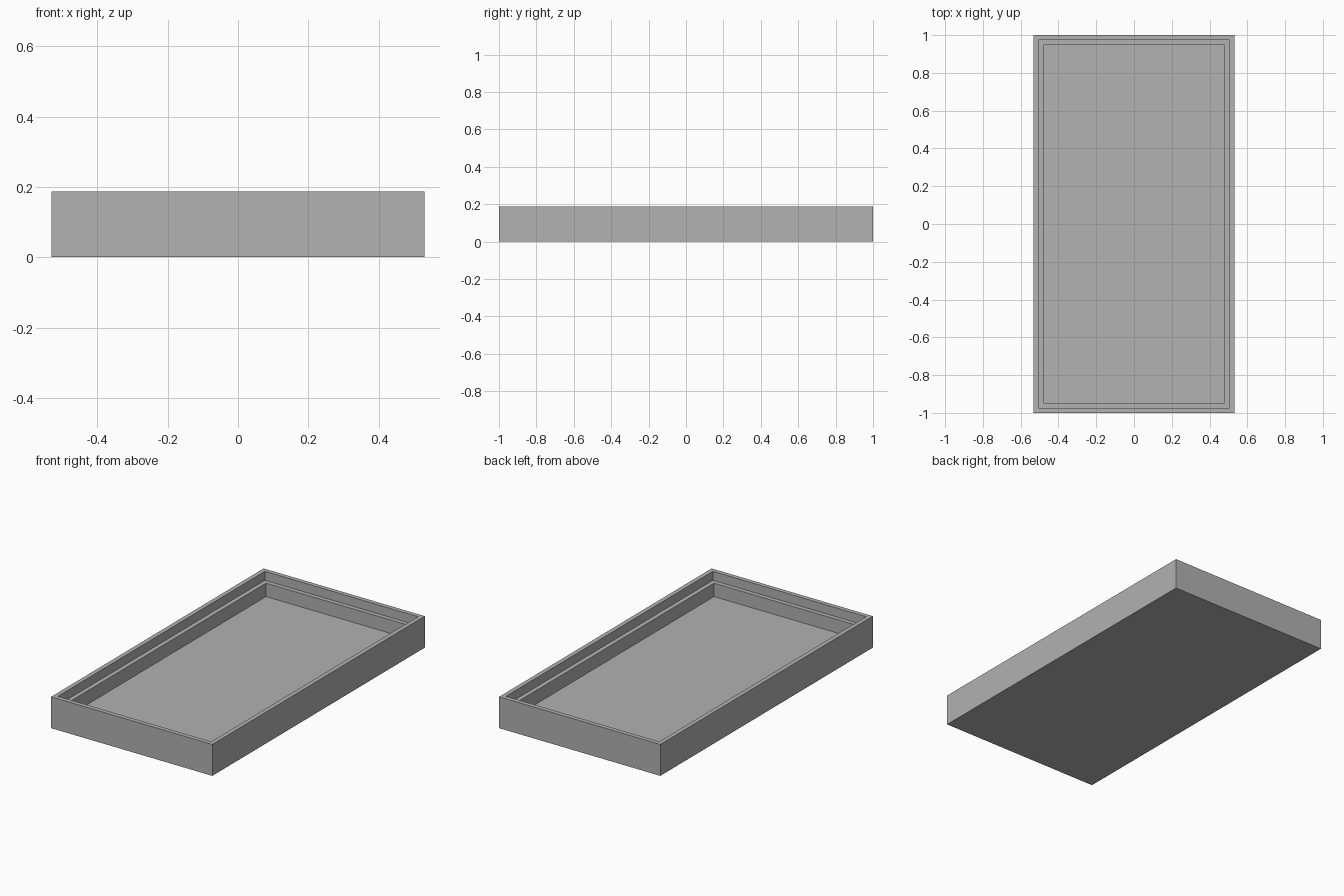
import bpy
import bmesh

if "Cube" in bpy.data.objects:
    bpy.data.objects.remove(bpy.data.objects["Cube"])

HALF_X, HALF_Y, HEIGHT = 0.531, 1.0, 0.187
WALL = 0.0265       # width of the rim and of the ledge
LEDGE_Z = 0.134
FLOOR_Z = 0.054

grey = bpy.data.materials.new("plain grey")
grey.diffuse_color = (0.445, 0.445, 0.445, 1.0)
grey.use_nodes = True
grey.node_tree.nodes["Principled BSDF"].inputs["Base Color"].default_value = grey.diffuse_color

bm = bmesh.new()


def ring(inset, z):
    """Rectangle of vertices, inset from the outer walls."""
    x, y = HALF_X - inset, HALF_Y - inset
    return [bm.verts.new((sx * x, sy * y, z))
            for sx, sy in ((-1, -1), (1, -1), (1, 1), (-1, 1))]


# Tray profile: outer wall, rim, upper wall, ledge, lower wall
profile = [(0, 0), (0, HEIGHT), (WALL, HEIGHT), (WALL, LEDGE_Z),
           (2 * WALL, LEDGE_Z), (2 * WALL, FLOOR_Z)]
rings = [ring(inset, z) for inset, z in profile]
for a, b in zip(rings, rings[1:]):
    for i in range(4):
        j = (i + 1) % 4
        bm.faces.new((a[i], a[j], b[j], b[i]))

# Underside and inner floor
bm.faces.new(rings[0][::-1])
bm.faces.new(rings[-1])
bmesh.ops.recalc_face_normals(bm, faces=bm.faces[:])

mesh = bpy.data.meshes.new("stepped_tray")
bm.to_mesh(mesh)
bm.free()
mesh.materials.append(grey)
tray = bpy.data.objects.new("stepped_tray", mesh)
bpy.context.collection.objects.link(tray)
